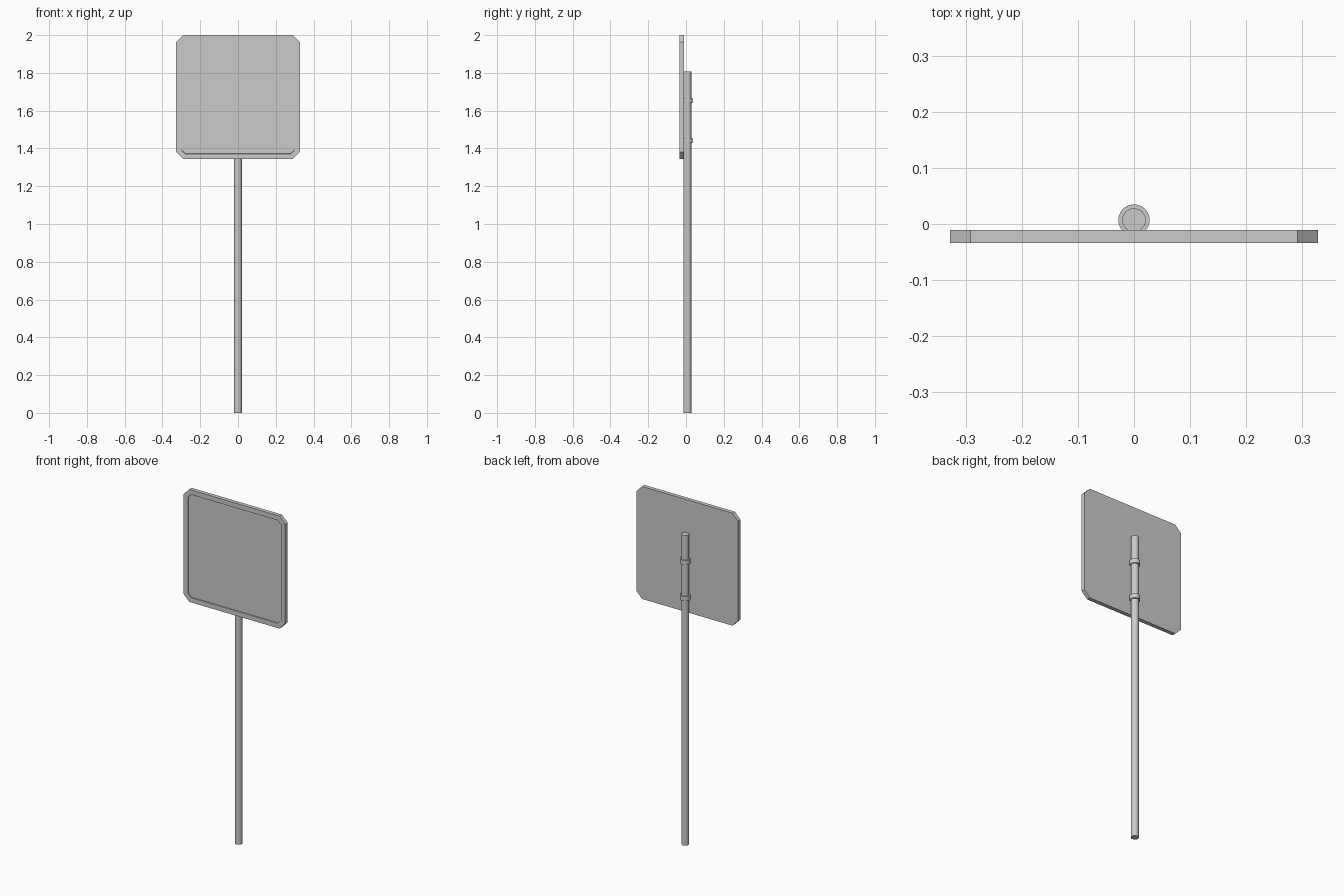
import bpy, bmesh
from math import radians

if "Cube" in bpy.data.objects:
    bpy.data.objects.remove(bpy.data.objects["Cube"])

POST_Y = 0.007


def finish(name, bm):
    bmesh.ops.recalc_face_normals(bm, faces=bm.faces)
    mesh = bpy.data.meshes.new(name)
    bm.to_mesh(mesh)
    bm.free()
    ob = bpy.data.objects.new(name, mesh)
    bpy.context.collection.objects.link(ob)
    return ob


def cylinder(name, radius, z0, z1, sides=24):
    bpy.ops.mesh.primitive_cylinder_add(vertices=sides, radius=radius, depth=z1 - z0,
                                        location=(0, POST_Y, (z0 + z1) / 2))
    ob = bpy.context.object
    ob.name = name
    bpy.ops.object.shade_smooth_by_angle(angle=radians(35))
    return ob


# Sign panel: square plate with cut corners and a shallow recess inside a raised rim
def sign_panel(half=0.328, zc=1.672, cut=0.037, front=-0.034, back=-0.011):
    a, b = half, half - cut
    outline = [(a, b), (b, a), (-b, a), (-a, b), (-a, -b), (-b, -a), (b, -a), (a, -b)]
    bm = bmesh.new()
    face = bm.faces.new([bm.verts.new((x, front, zc + z)) for x, z in outline])
    ext = bmesh.ops.extrude_face_region(bm, geom=[face], use_keep_orig=True)
    for v in ext["geom"]:
        if isinstance(v, bmesh.types.BMVert):
            v.co.y = back
    bmesh.ops.recalc_face_normals(bm, faces=bm.faces)
    front_face = min(bm.faces, key=lambda f: f.calc_center_median().y)
    bmesh.ops.inset_region(bm, faces=[front_face], thickness=0.03)
    # straight recess walls
    bmesh.ops.inset_region(bm, faces=[front_face], thickness=0.0005)
    for v in front_face.verts:
        v.co.y = front + 0.006
    return finish("sign_panel", bm)


sign_panel()

# Round post
cylinder("post", 0.021, 0.0, 1.808)

# Clamp bands holding the panel to the post
for name, z in (("lower_clamp", 1.442), ("upper_clamp", 1.653)):
    cylinder(name, 0.028, z - 0.013, z + 0.013)
